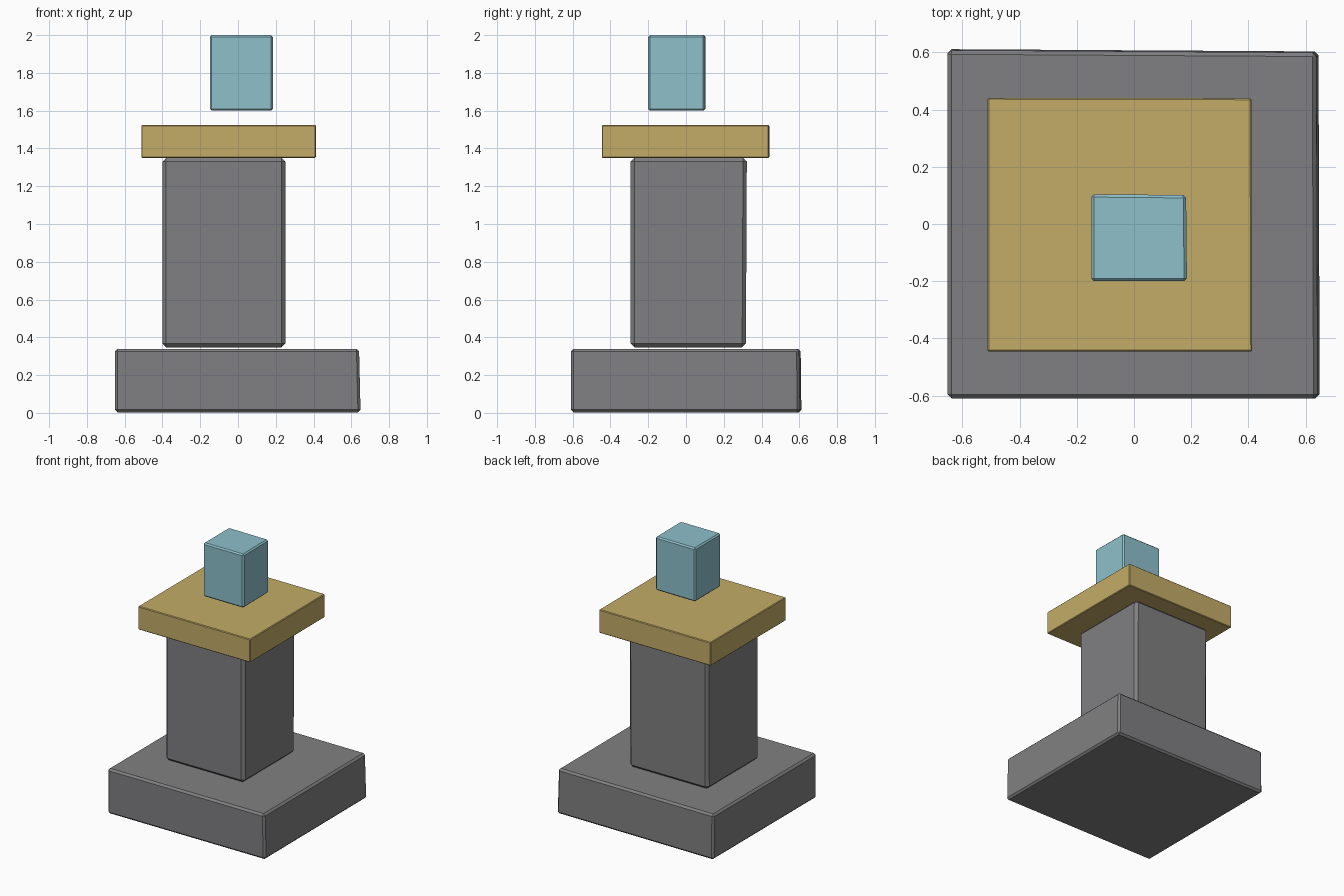
import bpy, bmesh
from mathutils import Vector

if "Cube" in bpy.data.objects:
    bpy.data.objects.remove(bpy.data.objects["Cube"])


def material(name, rgb):
    m = bpy.data.materials.new(name)
    m.diffuse_color = (*rgb, 1.0)
    m.use_nodes = True
    m.node_tree.nodes["Principled BSDF"].inputs["Base Color"].default_value = m.diffuse_color
    return m


stone = material("grey stone", (0.216, 0.216, 0.223))
gold = material("dull gold", (0.552, 0.413, 0.138))
blue = material("pale blue", (0.27, 0.527, 0.597))


def block(name, lo, hi, bevel, mat, lean=(0, 0), skew=(0, 0)):
    """Chamfered box; lean shifts the +x/+y sides at the top,
    skew shifts the +x side at the back and the +y side at the right."""
    lo, hi = Vector(lo), Vector(hi)
    bm = bmesh.new()
    bmesh.ops.create_cube(bm, size=1)
    for v in bm.verts:
        right, back, top = (c > 0 for c in v.co)
        v.co = Vector([hi[i] if v.co[i] > 0 else lo[i] for i in range(3)])
        if right:
            v.co.x += lean[0] * top + skew[0] * back
        if back:
            v.co.y += lean[1] * top + skew[1] * right
    bmesh.ops.bevel(bm, geom=bm.edges[:], offset=bevel, offset_type='OFFSET',
                    segments=1, affect='EDGES', profile=0.5)
    bmesh.ops.recalc_face_normals(bm, faces=bm.faces[:])
    me = bpy.data.meshes.new(name)
    bm.to_mesh(me)
    bm.free()
    me.materials.append(mat)
    ob = bpy.data.objects.new(name, me)
    bpy.context.collection.objects.link(ob)
    return ob


# Wide foot
block("base", (-0.652, -0.609, 0.003), (0.649, 0.611, 0.339), 0.014, stone,
      lean=(-0.008, -0.004), skew=(-0.004, -0.008))
# Square shaft
block("column", (-0.40, -0.293, 0.347), (0.251, 0.317, 1.35), 0.02, stone,
      lean=(0, 0.005))
# Slab on the shaft
block("capital_slab", (-0.512, -0.446, 1.35), (0.413, 0.441, 1.524), 0.005, gold,
      skew=(-0.003, -0.002))
# Floating block above the slab
block("floating_block", (-0.149, -0.20, 1.60), (0.185, 0.104, 2.0), 0.01, blue,
      skew=(-0.003, -0.003))
